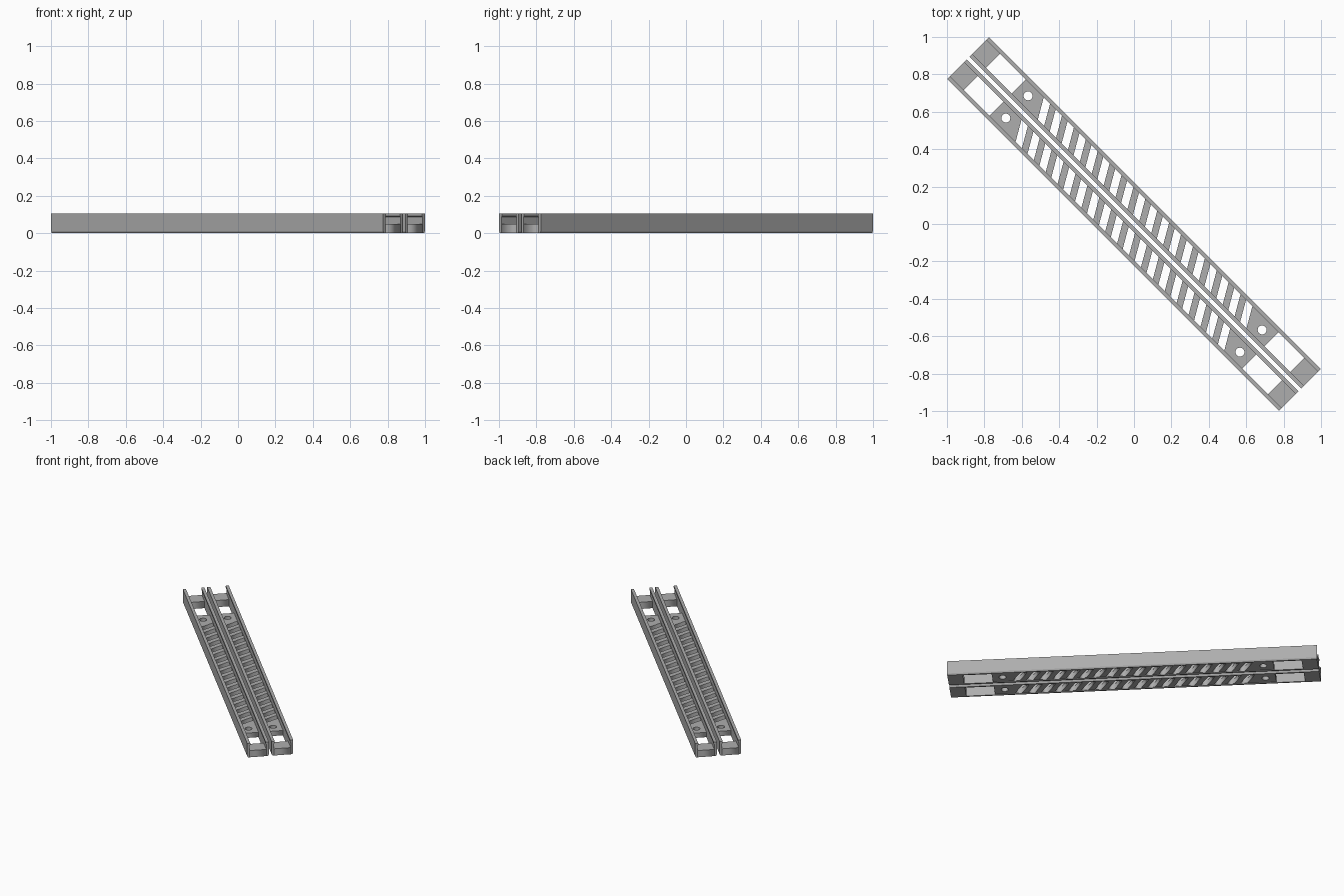
import bpy, bmesh, math
from mathutils import Matrix

if "Cube" in bpy.data.objects:
    bpy.data.objects.remove(bpy.data.objects["Cube"])

L = 1.255              # half length of a tray
H = 0.105              # wall height
W = 0.074              # half width of a tray
T = 0.017              # wall thickness
TILT = math.tan(math.radians(30))

grey = bpy.data.materials.new("plain grey")
grey.diffuse_color = (0.42, 0.42, 0.42, 1)
grey.use_nodes = True
grey.node_tree.nodes["Principled BSDF"].inputs["Base Color"].default_value = grey.diffuse_color
TURN = Matrix.Rotation(math.radians(-45), 4, 'Z')


def place(obj, offset):
    obj.data.materials.clear()
    obj.data.materials.append(grey)
    obj.matrix_world = TURN @ Matrix.Translation((0, offset, 0))


def plate(name, loops, z0, z1, offset):
    """Flat plate from an outline followed by its holes."""
    cu = bpy.data.curves.new(name, 'CURVE')
    cu.dimensions = '2D'
    cu.fill_mode = 'BOTH'
    cu.extrude = (z1 - z0) / 2
    for loop in loops:
        sp = cu.splines.new('POLY')
        sp.points.add(len(loop) - 1)
        for p, (x, y) in zip(sp.points, loop):
            p.co = (x, y, 0, 1)
        sp.use_cyclic_u = True
    tmp = bpy.data.objects.new(name + "_curve", cu)
    bpy.context.collection.objects.link(tmp)
    dg = bpy.context.evaluated_depsgraph_get()
    me = bpy.data.meshes.new_from_object(tmp.evaluated_get(dg))
    bpy.data.objects.remove(tmp)
    me.transform(Matrix.Translation((0, 0, (z0 + z1) / 2)))
    obj = bpy.data.objects.new(name, me)
    bpy.context.collection.objects.link(obj)
    place(obj, offset)


def extrusion(name, profile, offset):
    """Profile in (y, z) run along the full tray length."""
    bm = bmesh.new()
    ends = [[bm.verts.new((x, y, z)) for y, z in profile] for x in (-L, L)]
    n = len(profile)
    for e in ends:
        bm.faces.new(e)
    for i in range(n):
        j = (i + 1) % n
        bm.faces.new((ends[0][i], ends[0][j], ends[1][j], ends[1][i]))
    bmesh.ops.recalc_face_normals(bm, faces=bm.faces)
    me = bpy.data.meshes.new(name)
    bm.to_mesh(me)
    bm.free()
    obj = bpy.data.objects.new(name, me)
    bpy.context.collection.objects.link(obj)
    place(obj, offset)


def rect(x0, x1, w):
    return [(x0, -w), (x1, -w), (x1, w), (x0, w)]


def circle(cx, r, n=24):
    return [(cx + r * math.cos(2 * math.pi * i / n), r * math.sin(2 * math.pi * i / n))
            for i in range(n)]


inner = W - T
# slanted drain slots
slots = []
COUNT, PITCH, SLOT = 18, 0.09, 0.048
sw = inner - 0.002
for i in range(COUNT):
    c = (i - (COUNT - 1) / 2) * PITCH
    d = TILT * sw
    slots.append([(c - SLOT / 2 + d, -sw), (c + SLOT / 2 + d, -sw),
                  (c + SLOT / 2 - d, sw), (c - SLOT / 2 - d, sw)])

for tag, off in (("front", -0.084), ("back", 0.084)):
    # slotted floor with a screw hole at each end
    holes = [circle(s * 0.885, 0.024) for s in (-1, 1)]
    plate(tag + "_floor", [rect(-0.955, 0.955, inner)] + holes + slots, 0.004, 0.04, off)
    for s, end in ((-1, "left"), (1, "right")):
        # low end plate
        xs = sorted((s * 1.15, s * L))
        plate(f"{tag}_{end}_end_plate", [rect(*xs, inner)], 0.0, 0.05, off)
        # side wall with bottom chamfer and inward top lip
        prof = [(W - 0.006, 0), (W, 0.01), (W, H), (inner - 0.004, H),
                (inner - 0.004, H - 0.014), (inner, H - 0.018), (inner, 0)]
        extrusion(f"{tag}_{end}_wall", [(s * y, z) for y, z in prof], off)
